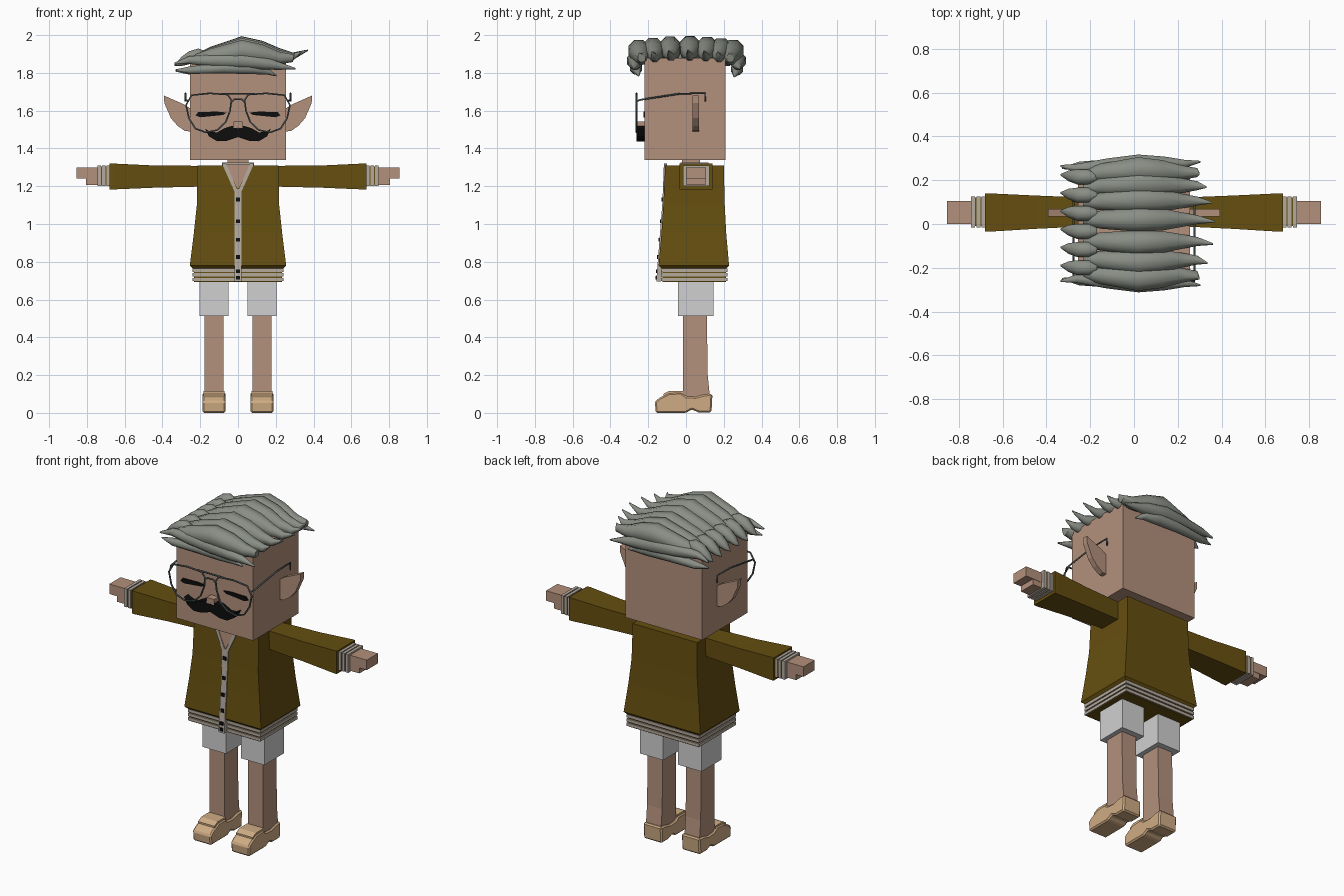
import bpy, bmesh, math
from mathutils import Vector

old = bpy.data.objects.get("Cube")
if old:
    bpy.data.objects.remove(old, do_unlink=True)


def material(name, r, g, b):
    m = bpy.data.materials.new(name)
    m.use_nodes = True
    m.diffuse_color = (r, g, b, 1)
    node = m.node_tree.nodes["Principled BSDF"]
    node.inputs["Base Color"].default_value = (r, g, b, 1)
    node.inputs["Roughness"].default_value = 0.8
    return m


SKIN = material("skin", 0.45, 0.28, 0.2)
OLIVE = material("olive_cloth", 0.13, 0.077, 0.005)
TRIM = material("pale_trim", 0.46, 0.4, 0.34)
WHITE = material("shorts_white", 0.63, 0.63, 0.64)
TAN = material("shoe_tan", 0.62, 0.41, 0.23)
BLACK = material("black", 0.004, 0.004, 0.004)
GREY = material("hair_grey", 0.25, 0.27, 0.235)
WIRE = material("wire_grey", 0.08, 0.1, 0.1)


def finish(name, bm, mat, smooth=False):
    bmesh.ops.recalc_face_normals(bm, faces=bm.faces)
    mesh = bpy.data.meshes.new(name)
    bm.to_mesh(mesh)
    bm.free()
    mesh.materials.append(mat)
    for p in mesh.polygons:
        p.use_smooth = smooth
    ob = bpy.data.objects.new(name, mesh)
    bpy.context.collection.objects.link(ob)
    return ob


def skin_rings(name, rings, mat, smooth=False):
    """Bridge equal rings of points and cap both ends."""
    bm = bmesh.new()
    rows = [[bm.verts.new(p) for p in ring] for ring in rings]
    n = len(rows[0])
    for a, b in zip(rows, rows[1:]):
        for i in range(n):
            j = (i + 1) % n
            bm.faces.new((a[i], a[j], b[j], b[i]))
    bm.faces.new(rows[0])
    bm.faces.new(rows[-1])
    return finish(name, bm, mat, smooth)


def loft(name, sections, mat, axis="z", s=1):
    """Rectangular sections (t, a0, a1, b0, b1) along z (a=x, b=y) or x (a=y, b=z)."""
    rings = []
    for t, a0, a1, b0, b1 in sections:
        c = [(a0, b0), (a1, b0), (a1, b1), (a0, b1)]
        rings.append([(s * a, b, t) if axis == "z" else (s * t, a, b) for a, b in c])
    return skin_rings(name, rings, mat)


def box(name, x0, x1, y0, y1, z0, z1, mat, s=1):
    return loft(name, [(z0, x0, x1, y0, y1), (z1, x0, x1, y0, y1)], mat, s=s)


def prism(name, pts, lo, hi, mat, axis="y", s=1):
    """Extrude an outline: (x, z) points along y, or (y, z) points along x."""
    if axis == "y":
        rings = [[(s * a, t, b) for a, b in pts] for t in (lo, hi)]
    else:
        rings = [[(s * t, a, b) for a, b in pts] for t in (lo, hi)]
    return skin_rings(name, rings, mat)


def wire(name, pts, cyclic=False, r=0.005):
    cu = bpy.data.curves.new(name, "CURVE")
    cu.dimensions = "3D"
    cu.bevel_depth = r
    cu.bevel_resolution = 1
    sp = cu.splines.new("POLY")
    sp.points.add(len(pts) - 1)
    for p, co in zip(sp.points, pts):
        p.co = (*co, 1)
    sp.use_cyclic_u = cyclic
    cu.materials.append(WIRE)
    ob = bpy.data.objects.new(name, cu)
    bpy.context.collection.objects.link(ob)
    bpy.ops.object.select_all(action="DESELECT")
    ob.select_set(True)
    bpy.context.view_layer.objects.active = ob
    bpy.ops.object.convert(target="MESH")


def lock(name, path, ry=1.0, rz=1.0):
    """Tapered hair lock running along x; path items are (x, y, z, radius)."""
    ang = [math.tau * (i + 0.5) / 8 for i in range(8)]
    rings = [[(x, y + r * ry * math.cos(a), z + r * rz * math.sin(a)) for a in ang]
             for x, y, z, r in path]
    ob = skin_rings(name, rings, GREY, True)
    bpy.context.view_layer.objects.active = ob
    bpy.ops.object.select_all(action="DESELECT")
    ob.select_set(True)
    bpy.ops.object.shade_smooth_by_angle(angle=math.radians(50))


# Head, neck and face
box("head", -0.255, 0.255, -0.22, 0.21, 1.34, 1.88, SKIN)
box("neck", -0.055, 0.055, -0.02, 0.075, 1.25, 1.36, SKIN)
box("nose", -0.025, 0.025, -0.262, -0.21, 1.508, 1.542, SKIN)
half = [(0.03, 1.52), (0.07, 1.508), (0.11, 1.485), (0.145, 1.487), (0.175, 1.505),
        (0.155, 1.465), (0.11, 1.438), (0.06, 1.44)]
stache = [(0, 1.505)] + half + [(0, 1.46)] + [(-x, z) for x, z in reversed(half)]
prism("moustache", stache, -0.262, -0.215, BLACK)

# Ears, closed eyes and spectacles
ear = [(0.25, 1.61), (0.29, 1.635), (0.392, 1.68), (0.39, 1.64), (0.355, 1.56),
       (0.32, 1.52), (0.28, 1.492), (0.25, 1.49)]
eye = [(0.06, 1.59), (0.11, 1.595), (0.21, 1.593), (0.225, 1.575), (0.2, 1.565), (0.08, 1.577)]
lens = [(0.035, 1.655), (0.055, 1.685), (0.15, 1.692), (0.245, 1.682), (0.275, 1.63), (0.26, 1.56),
        (0.225, 1.505), (0.17, 1.485), (0.11, 1.497), (0.065, 1.54), (0.042, 1.6)]
for s, side in ((1, "left"), (-1, "right")):
    prism(side + "_ear", ear, 0.035, 0.068, SKIN, s=s)
    prism(side + "_eye", eye, -0.226, -0.219, BLACK, s=s)
    wire(side + "_lens_rim", [(s * x, -0.262, z) for x, z in lens], True)
    wire(side + "_temple", [(s * 0.265, -0.262, 1.65), (s * 0.277, -0.24, 1.658),
                            (s * 0.277, -0.03, 1.69), (s * 0.277, 0.1, 1.692),
                            (s * 0.277, 0.102, 1.648)])
wire("brow_bar", [(-0.09, -0.262, 1.69), (0.09, -0.262, 1.69)])
wire("bridge", [(-0.036, -0.262, 1.645), (-0.02, -0.262, 1.66),
                (0.02, -0.262, 1.66), (0.036, -0.262, 1.645)])

# Swept hair: long crown locks and short side locks beyond the parting
for i, y in enumerate((-0.235, -0.165, -0.08, 0.02, 0.105, 0.175, 0.235)):
    k = 1 - (y / 0.235) ** 2            # 1 in the middle, 0 at the edges
    tip = 0.30 + 0.07 * k
    up = 0.02 * k
    lock("crown_lock_%d" % (i + 1), [
        (-0.23, y * 0.95, 1.872, 0.026), (-0.15, y, 1.885 + up / 2, 0.045),
        (0.02, y * 1.06, 1.918 + up, 0.061), (0.13, y * 1.03, 1.9 + up, 0.054),
        (0.22, y, 1.878 + up, 0.036), (0.29, y, 1.878 + up / 2, 0.022),
        (tip, y * 1.02 - 0.01, 1.9 + up, 0.004)])
for i in range(6):
    y = -0.2 + 0.083 * i
    lock("side_lock_%d" % (i + 1), [
        (-0.17, y, 1.895, 0.02), (-0.21, y, 1.895, 0.037), (-0.26, y, 1.88, 0.037),
        (-0.3, y + 0.005, 1.86, 0.026), (-0.335, y + 0.01, 1.84, 0.004)])

# Drooping locks along the front and back edges
for name, y, drop in (("front", -0.25, 0.0), ("back", 0.255, 0.005)):
    w = math.copysign(1, y)
    lock(name + "_upper_fringe", [
        (-0.335, y + 0.01 * w, 1.85, 0.005), (-0.26, y, 1.868, 0.022), (-0.12, y + 0.01 * w, 1.865, 0.038),
        (0.02, y + 0.02 * w, 1.865, 0.046), (0.14, y + 0.02 * w, 1.85, 0.036),
        (0.23, y + 0.02 * w, 1.835, 0.02), (0.305, y + 0.03 * w, 1.822, 0.004)])
    lock(name + "_lower_fringe", [
        (-0.33, y, 1.815 - drop, 0.004), (-0.25, y + 0.01 * w, 1.815 - drop, 0.022),
        (-0.08, y + 0.015 * w, 1.825 - drop, 0.03), (0.06, y + 0.015 * w, 1.825 - drop, 0.034),
        (0.15, y + 0.01 * w, 1.812 - drop, 0.022), (0.205, y, 1.785 - drop, 0.004)])

# Jacket body, banded hem and collar
loft("jacket", [(0.765, -0.24, 0.24, -0.13, 0.215), (0.78, -0.255, 0.255, -0.145, 0.228),
                (0.95, -0.234, 0.234, -0.13, 0.213), (1.1, -0.218, 0.218, -0.12, 0.205),
                (1.31, -0.214, 0.214, -0.11, 0.2)], OLIVE)
box("hem_core", -0.234, 0.234, -0.125, 0.213, 0.692, 0.77, OLIVE)
for i in range(3):
    z = 0.697 + 0.025 * i
    box("hem_band_%d" % (i + 1), -0.241, 0.241, -0.132, 0.22, z, z + 0.018, TRIM)
box("collar", -0.085, 0.085, -0.03, 0.12, 1.3, 1.326, TRIM)


def front_y(z):
    return -0.11 - 0.01 * (1.31 - z) / 0.21 if z > 1.1 else -0.12 - 0.025 * (1.1 - z) / 0.32


# Neck opening, button strip and buttons
loft("neck_opening", [(1.19, -0.004, 0.004, -0.1195, -0.1), (1.315, -0.065, 0.065, -0.114, -0.1)], SKIN)
for s, side in ((1, "left"), (-1, "right")):
    loft(side + "_lapel", [(1.17, 0, 0.018, -0.1225, -0.1), (1.32, 0.062, 0.085, -0.117, -0.1)], TRIM, s=s)
loft("button_strip", [(z, -0.019, 0.019, front_y(z) - 0.006, front_y(z) + 0.02)
                      for z in (0.695, 0.78, 0.95, 1.1, 1.185)], TRIM)
for i, z in enumerate((0.715, 0.75, 0.825, 0.917, 1.015, 1.13)):
    y = front_y(z)
    box("button_%d" % (i + 1), -0.01, 0.01, y - 0.012, y, z - 0.01, z + 0.01, BLACK)

# Limbs, mirrored
shoe = [(-0.16, 0), (0, 0), (0.03, 0.018), (0.065, 0.003), (0.135, 0.003), (0.14, 0.1),
        (0.1, 0.098), (0.05, 0.085), (0, 0.088), (-0.025, 0.108), (-0.09, 0.105),
        (-0.14, 0.08), (-0.165, 0.06)]
tongue = [(-0.12, 0.07), (-0.02, 0.07), (-0.015, 0.116), (-0.09, 0.116), (-0.12, 0.1)]
for s, side in ((1, "left"), (-1, "right")):
    loft(side + "_sleeve", [(0.2, -0.01, 0.12, 1.198, 1.308), (0.45, -0.022, 0.13, 1.192, 1.31),
                            (0.66, -0.035, 0.14, 1.183, 1.32), (0.68, -0.035, 0.14, 1.183, 1.32)],
         OLIVE, "x", s)
    box(side + "_cuff_core", 0.67, 0.742, -0.01, 0.12, 1.205, 1.305, OLIVE, s)
    for i in range(3):
        x = 0.678 + 0.024 * i
        box("%s_cuff_band_%d" % (side, i + 1), x, x + 0.018, -0.017, 0.125, 1.2, 1.31, TRIM, s)
    box(side + "_fingers", 0.73, 0.855, 0, 0.106, 1.24, 1.3, SKIN, s)
    box(side + "_thumb", 0.73, 0.805, 0.002, 0.104, 1.206, 1.245, SKIN, s)
    box(side + "_short_leg", 0.05, 0.205, -0.043, 0.145, 0.512, 0.73, WHITE, s)
    loft(side + "_leg", [(0.07, 0.078, 0.178, -0.015, 0.128), (0.2, 0.078, 0.178, -0.015, 0.115),
                         (0.53, 0.078, 0.178, -0.015, 0.11)], SKIN, s=s)
    ob = prism(side + "_shoe", shoe, 0.066, 0.188, TAN, "x", s)
    bev = ob.modifiers.new("rounding", "BEVEL")
    bev.width = 0.008
    bev.segments = 1
    prism(side + "_shoe_tongue", tongue, 0.072, 0.182, TAN, "x", s)
